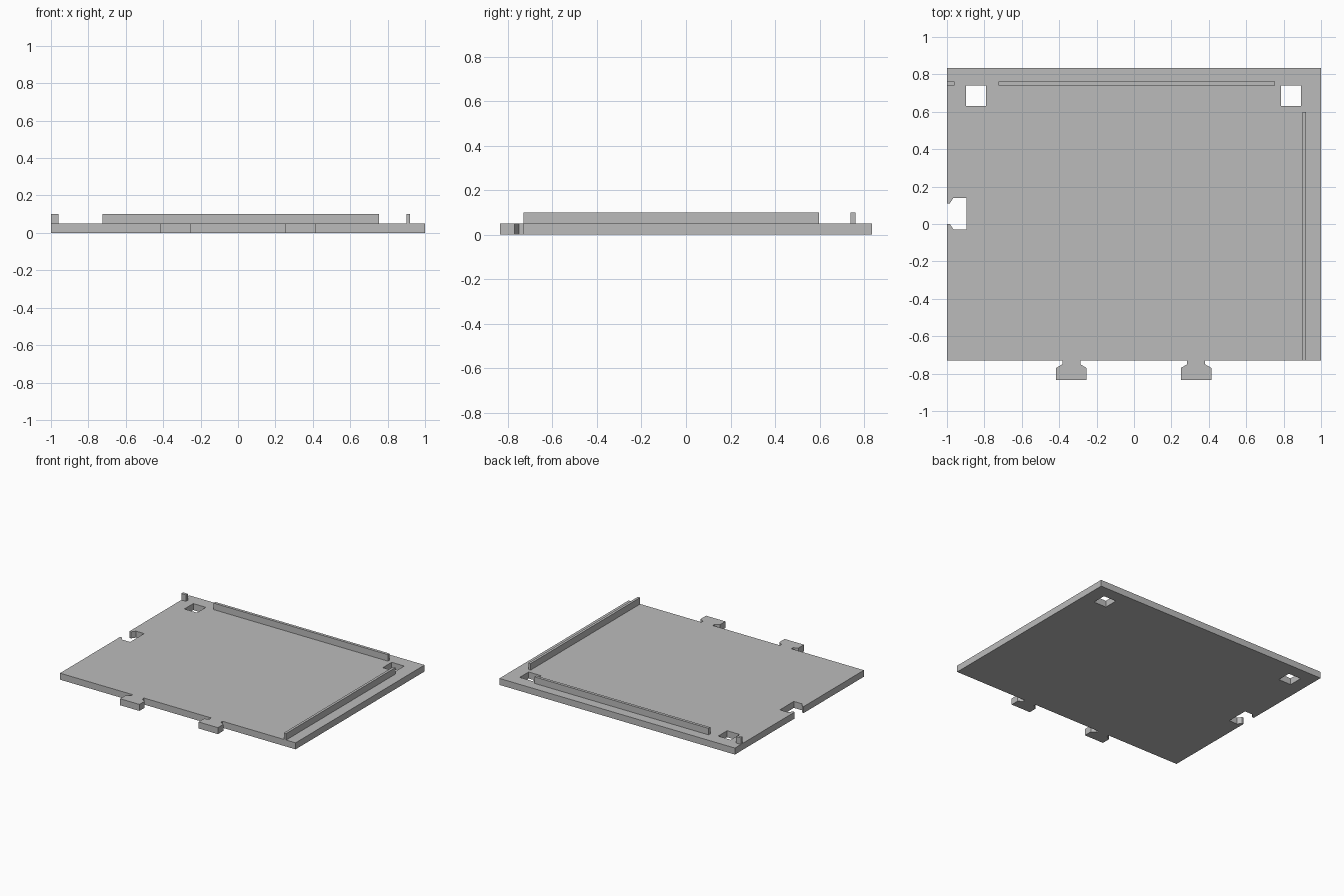
import bpy

cube = bpy.data.objects.get("Cube")
if cube:
    bpy.data.objects.remove(cube, do_unlink=True)

THICK = 0.05       # panel thickness
RAIL_TOP = 0.10    # top of the raised ribs

grey = bpy.data.materials.new("plain grey")
grey.use_nodes = True
COLOUR = (0.5, 0.5, 0.5, 1)
grey.diffuse_color = COLOUR
grey.node_tree.nodes["Principled BSDF"].inputs["Base Color"].default_value = COLOUR

# Half outline of the connector: (half width, depth)
TAB = [(0.048, 0), (0.048, 0.02), (0.082, 0.04), (0.082, 0.105)]
NOTCH = [(0.055, 0), (0.055, 0.015), (0.085, 0.035), (0.085, 0.105)]


def connector(half):
    """Full connector profile as (along, depth), running from - to +."""
    return [(-w, d) for w, d in half] + [(w, d) for w, d in reversed(half)]


def rectangle(x0, x1, y0, y1):
    return [(x0, y0), (x1, y0), (x1, y1), (x0, y1)]


def slab(name, loops, z0, z1):
    """Extrude a flat outline, with any inner loops as holes, into a mesh."""
    curve = bpy.data.curves.new(name + "_profile", "CURVE")
    curve.dimensions = "2D"
    curve.fill_mode = "BOTH"
    curve.extrude = (z1 - z0) / 2
    for loop in loops:
        spline = curve.splines.new("POLY")
        spline.points.add(len(loop) - 1)
        for point, (x, y) in zip(spline.points, loop):
            point.co = (x, y, 0, 1)
        spline.use_cyclic_u = True
    helper = bpy.data.objects.new(name + "_helper", curve)
    bpy.context.collection.objects.link(helper)
    graph = bpy.context.evaluated_depsgraph_get()
    mesh = bpy.data.meshes.new_from_object(helper.evaluated_get(graph))
    bpy.data.objects.remove(helper, do_unlink=True)
    for vert in mesh.vertices:
        vert.co.z += (z0 + z1) / 2
    for face in mesh.polygons:
        face.use_smooth = False
    mesh.materials.clear()
    mesh.materials.append(grey)
    obj = bpy.data.objects.new(name, mesh)
    bpy.context.collection.objects.link(obj)
    return obj


# Base panel: two front tabs, a matching notch on the right side, two square holes
FRONT, BACK = -0.73, 0.835
outline = [(-1, FRONT)]
for cx in (-0.335, 0.332):
    outline += [(cx + a, FRONT - d) for a, d in connector(TAB)]
outline += [(1, FRONT), (1, BACK), (-1, BACK)]
outline += [(-1 + d, 0.055 - a) for a, d in connector(NOTCH)]
holes = [rectangle(x, x + 0.107, 0.632, 0.74) for x in (-0.898, 0.787)]
slab("base_panel", [outline] + holes, 0, THICK)

# Raised ribs along the back and left edges
ribs = {
    "back_rib": (-0.725, 0.755, 0.74, 0.762),
    "back_corner_rib": (-1, -0.96, 0.74, 0.762),
    "left_rib": (0.9, 0.92, FRONT, 0.598),
}
for name, bounds in ribs.items():
    slab(name, [rectangle(*bounds)], THICK, RAIL_TOP)
